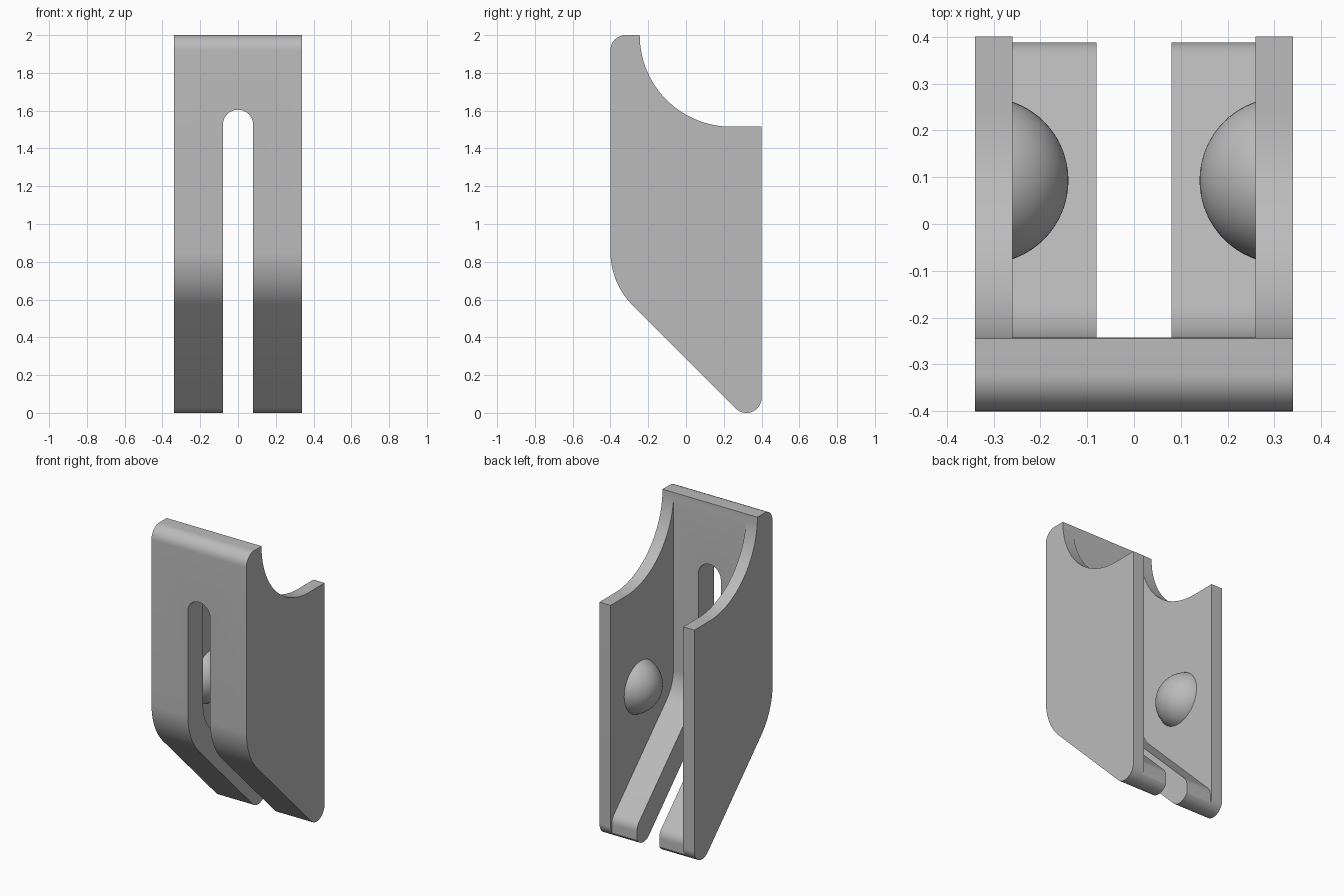
import bpy, bmesh, math
from mathutils import Matrix

if "Cube" in bpy.data.objects:
    bpy.data.objects.remove(bpy.data.objects["Cube"], do_unlink=True)

grey = bpy.data.materials.new("plain_grey")
grey.use_nodes = True
colour = (0.5, 0.5, 0.5, 1)
grey.diffuse_color = colour
grey.node_tree.nodes["Principled BSDF"].inputs["Base Color"].default_value = colour


def arc(cy, cz, r, start, end, n=24):
    """Points on an arc, angles in degrees."""
    angles = [math.radians(start + (end - start) * i / n) for i in range(n + 1)]
    return [(cy + r * math.cos(a), cz + r * math.sin(a)) for a in angles]


def finish(bm, name):
    bmesh.ops.recalc_face_normals(bm, faces=bm.faces[:])
    mesh = bpy.data.meshes.new(name)
    bm.to_mesh(mesh)
    bm.free()
    mesh.materials.append(grey)
    obj = bpy.data.objects.new(name, mesh)
    bpy.context.collection.objects.link(obj)
    return obj


def extrude(name, points, offset):
    """Make a prism from 3D outline points and an extrusion vector."""
    bm = bmesh.new()
    face = bm.faces.new([bm.verts.new(p) for p in points])
    new = bmesh.ops.extrude_face_region(bm, geom=[face])["geom"]
    verts = [g for g in new if isinstance(g, bmesh.types.BMVert)]
    bmesh.ops.translate(bm, verts=verts, vec=offset)
    return finish(bm, name)


def side_prism(name, profile, half):
    return extrude(name, [(-half, y, z) for y, z in profile], (2 * half, 0, 0))


def smooth(obj):
    bpy.ops.object.select_all(action="DESELECT")
    obj.select_set(True)
    bpy.context.view_layer.objects.active = obj
    bpy.ops.object.shade_smooth_by_angle(angle=math.radians(25))


# Outer side profile: rounded top lip, concave rear cut, rounded foot, bent front
outer = (arc(-0.32, 1.92, 0.08, 180, 90, 12)
         + arc(0.24, 2.0, 0.485, 180, 270, 40)
         + [(0.4, 1.515)]
         + arc(0.32, 0.08, 0.08, 0, -135)
         + arc(0, 0.853, 0.4, 225, 180))
bracket = side_prism("channel_bracket", outer, 0.34)

# Channel hollow between the side walls, following the bent front plate
hollow = ([(0.6, 2.2), (-0.242, 2.2)]
          + arc(0, 0.853, 0.242, 180, 225)
          + arc(0.308, 0.092, 0.08, 45, 0, 12)
          + [(0.388, -0.1), (0.6, -0.1)])
channel_cutter = side_prism("channel_cutter", hollow, 0.26)

# Round-topped slot through the front plate
slot = [(-0.08, -0.2), (0.08, -0.2)] + arc(0, 1.525, 0.08, 0, 180)
slot_cutter = extrude("slot_cutter", [(x, -1, z) for x, z in slot], (0, 2, 0))

bpy.context.view_layer.objects.active = bracket
for cutter in (channel_cutter, slot_cutter):
    cutter.hide_render = True
    mod = bracket.modifiers.new(cutter.name, "BOOLEAN")
    mod.operation = "DIFFERENCE"
    mod.solver = "EXACT"
    mod.object = cutter
    bpy.ops.object.modifier_apply(modifier=mod.name)
    bpy.data.objects.remove(cutter, do_unlink=True)
smooth(bracket)

# Domed bumps on the inner faces of the walls
for side, name in ((1, "left_dome"), (-1, "right_dome")):
    bm = bmesh.new()
    place = Matrix.Translation((side * 0.318, 0.093, 0.87)) @ Matrix.Rotation(math.pi / 2, 4, "Y")
    bmesh.ops.create_uvsphere(bm, u_segments=48, v_segments=32, radius=0.178, matrix=place)
    bmesh.ops.bisect_plane(bm, geom=bm.verts[:] + bm.edges[:] + bm.faces[:],
                           plane_co=(side * 0.261, 0, 0), plane_no=(side, 0, 0),
                           clear_outer=True)
    smooth(finish(bm, name))
